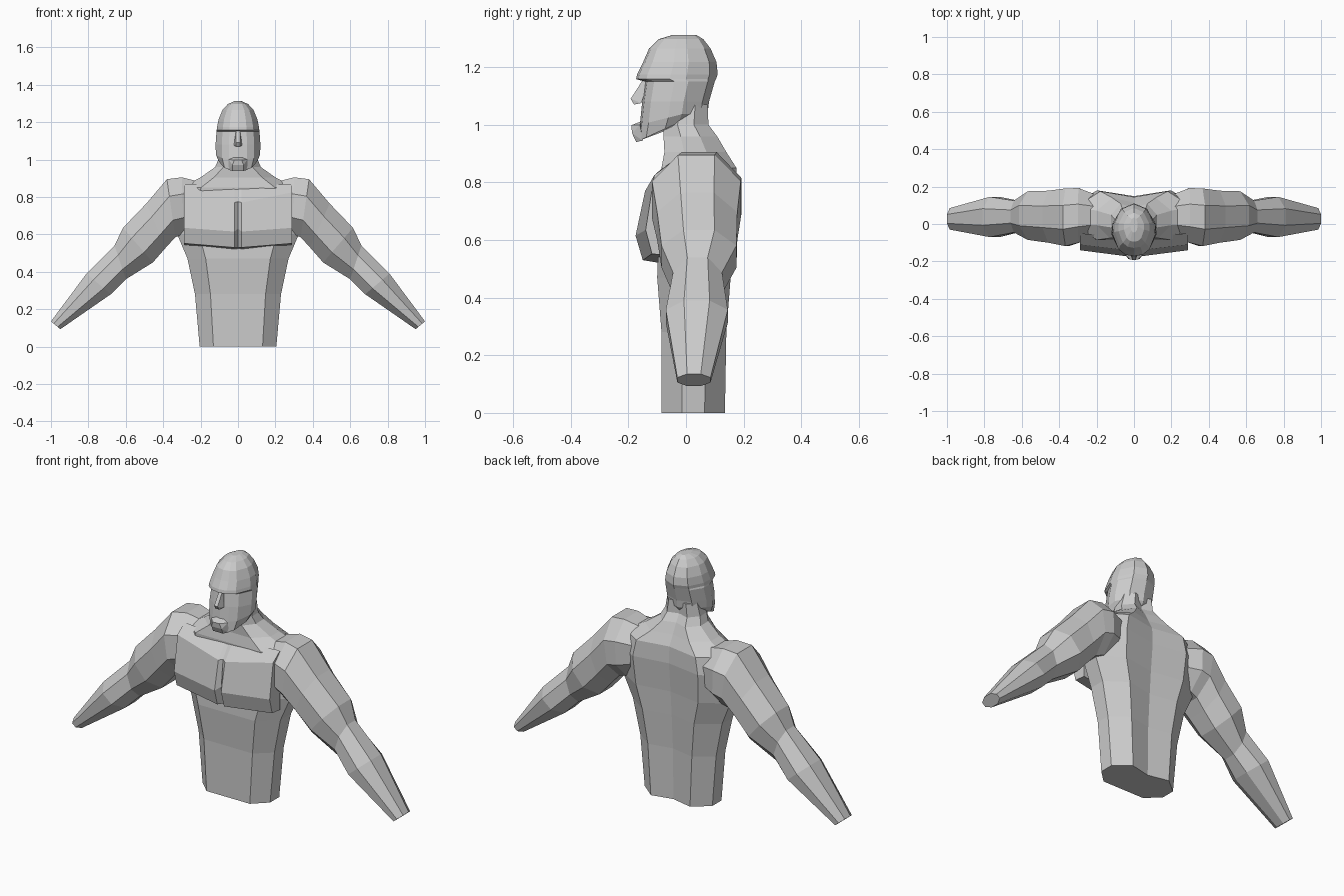
import bpy, bmesh
from math import sin, cos, pi
from mathutils import Vector

if "Cube" in bpy.data.objects:
    bpy.data.objects.remove(bpy.data.objects["Cube"])


def finish(name, bm, mirror=False):
    bmesh.ops.recalc_face_normals(bm, faces=bm.faces)
    me = bpy.data.meshes.new(name)
    bm.to_mesh(me)
    bm.free()
    ob = bpy.data.objects.new(name, me)
    bpy.context.collection.objects.link(ob)
    if mirror:
        m = ob.modifiers.new("Mirror", 'MIRROR')
        m.use_mirror_merge = False
    return ob


def loft(name, rings, mirror=False):
    """Skin a list of equal-length closed rings and cap both ends."""
    bm = bmesh.new()
    vs = [[bm.verts.new(p) for p in r] for r in rings]
    n = len(vs[0])
    for a, b in zip(vs, vs[1:]):
        for i in range(n):
            j = (i + 1) % n
            bm.faces.new((a[i], a[j], b[j], b[i]))
    bm.faces.new(vs[0])
    bm.faces.new(vs[-1])
    return finish(name, bm, mirror)


def hull(name, pts):
    """Convex solid, symmetric about x = 0."""
    bm = bmesh.new()
    for x, y, z in pts:
        bm.verts.new((x, y, z))
        if x:
            bm.verts.new((-x, y, z))
    bmesh.ops.convex_hull(bm, input=bm.verts)
    return finish(name, bm)


def body_ring(shape, z, w, yf, yb, tilt=0.0):
    """Full ring from a half outline given in fractions of width and depth."""
    half = []
    for u, v in shape:
        y = yf + v * (yb - yf)
        half.append(Vector((u * w, y, z + tilt * (min(y, 0) - yf))))
    other = [Vector((-p.x, p.y, p.z)) for p in half[-2:0:-1]]
    return half + other


# torso, trapezius and neck: z, half width, front y, back y
torso_shape = [(0, 0), (.64, 0), (1, .32), (1, .68), (.58, 1), (0, .88)]
torso = [(0, .205, -.085, .135), (.28, .23, -.085, .14), (.47, .27, -.1, .155),
         (.6, .325, -.095, .165), (.76, .34, -.08, .18), (.85, .31, -.085, .175),
         (.905, .2, -.075, .14), (.96, .122, -.078, .108), (1.0, .105, -.08, .078),
         (1.07, .09, -.06, .075)]
loft("torso", [body_ring(torso_shape, *r) for r in torso])

# chest: vertical profiles (y, z) at stations across the width
groove = [(-.07, .86), (-.13, .775), (-.145, .63), (-.12, .53), (-.06, .515)]
inner = [(-.07, .86), (-.142, .77), (-.175, .615), (-.15, .53), (-.06, .515)]
outer = [(-.05, .87), (-.11, .825), (-.14, .635), (-.118, .552), (-.05, .545)]
stations = [(-.29, outer), (-.02, inner), (0, groove), (.02, inner), (.29, outer)]
loft("chest", [[(x, y, z) for y, z in prof] for x, prof in stations])

# arms: top (x, z), bottom (x, z), front y, back y
arm = [((.2, .88), (.24, .62), -.07, .16),
       ((.3, .905), (.29, .6), -.1, .192),
       ((.38, .895), (.335, .585), -.118, .19),
       ((.49, .765), (.385, .53), -.1, .178),
       ((.615, .635), (.455, .45), -.085, .175),
       ((.66, .54), (.6, .36), -.045, .125),
       ((.81, .39), (.68, .28), -.07, .145),
       ((1.0, .135), (.95, .093), -.03, .085)]
rings = []
for (tx, tz), (bx, bz), yf, yb in arm:
    top, bot = Vector((tx, 0, tz)), Vector((bx, 0, bz))
    mid, axis = (top + bot) / 2, (top - bot) / 2
    k = 1 / cos(pi / 8)
    ring = []
    for i in range(8):
        a = pi / 8 + i * pi / 4
        p = mid + axis * sin(a) * k
        p.y = (yf + yb) / 2 + (yb - yf) / 2 * cos(a) * k
        ring.append(p)
    rings.append(ring)
loft("arms", rings, mirror=True)

# head: z, half width, front y, back y, jaw tilt
head_shape = [(0, 0), (.4, .03), (.72, .13), (1, .42), (.98, .62), (.62, .9), (0, 1)]
head = [(.942, .1, -.168, .06, .46), (1.0, .118, -.16, .075, .25),
        (1.08, .12, -.152, .08), (1.15, .115, -.142, .1), (1.158, .114, -.173, .104),
        (1.175, .112, -.17, .11), (1.217, .103, -.149, .106), (1.265, .083, -.128, .085),
        (1.297, .054, -.095, .06), (1.312, .02, -.045, .035)]
loft("head", [body_ring(head_shape, *r) for r in head])

# facial features
hull("nose", [(.01, -.15, 1.155), (.01, -.192, 1.09), (.022, -.155, 1.075),
              (.012, -.18, 1.07), (.012, -.13, 1.15)])
hull("chin", [(.02, -.19, .998), (.05, -.16, 1.0), (.03, -.173, .94),
              (.05, -.15, .945), (.02, -.155, 1.012), (.03, -.187, .97)])
